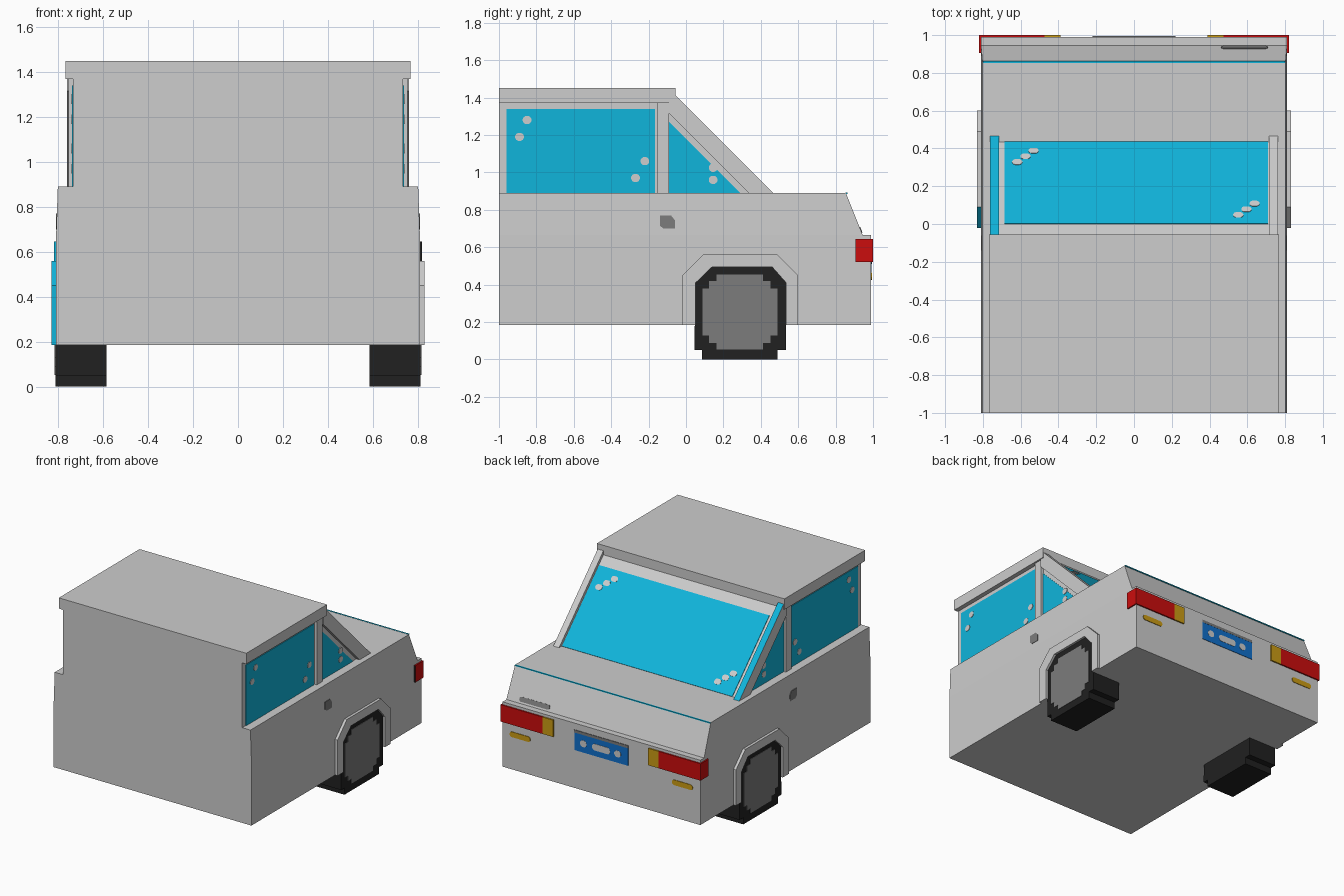
import bpy, bmesh, math
from mathutils import Vector

cube = bpy.data.objects.get("Cube")
if cube:
    bpy.data.objects.remove(cube, do_unlink=True)


def material(name, rgb):
    m = bpy.data.materials.new(name)
    m.use_nodes = True
    m.diffuse_color = (*rgb, 1)
    m.node_tree.nodes["Principled BSDF"].inputs["Base Color"].default_value = (*rgb, 1)
    return m


PAINT = material("light grey paint", (.61, .61, .61))
GLASS = material("cyan glass", (.005, .46, .71))
RED = material("lamp red", (.6, .004, .004))
AMBER = material("lamp amber", (.6, .33, .007))
BLUE = material("plate blue", (.005, .16, .6))
BLACK = material("tyre black", (.015, .015, .015))
GREY = material("hub grey", (.2, .2, .2))

X, Y, Z = Vector((1, 0, 0)), Vector((0, 1, 0)), Vector((0, 0, 1))
SIDE = (Vector(), Y, Z)                                   # offset along +x
REAR = (Vector((0, .99, 0)), -X, Z)                       # offset along +y
SCREEN = (Vector((0, .435, .89)), -X, Vector((0, -1, 1)).normalized())
TAIL = (Vector((0, .945, .665)), -X, Vector((0, -.09, .225)).normalized())


def slab(name, pts, d0, d1, mat, frame=SIDE, flip=False, accent=None):
    """Extrude a 2D outline on a frame from depth d0 to d1.
    accent = (direction, material): recolours faces turned that way."""
    origin, u, v = frame
    n = u.cross(v)
    bm = bmesh.new()
    rings = []
    for d in (d0, d1):
        co = [origin + u * a + v * b + n * d for a, b in pts]
        if flip:
            co = [Vector((-c.x, c.y, c.z)) for c in co]
        rings.append([bm.verts.new(c) for c in co])
    bm.faces.new(rings[0])
    bm.faces.new(rings[1])
    for i in range(len(pts)):
        j = (i + 1) % len(pts)
        bm.faces.new((rings[0][i], rings[0][j], rings[1][j], rings[1][i]))
    bmesh.ops.recalc_face_normals(bm, faces=bm.faces)
    me = bpy.data.meshes.new(name)
    me.materials.append(mat)
    if accent:
        me.materials.append(accent[1])
        for f in bm.faces:
            f.material_index = int(f.normal.dot(accent[0]) > .6)
    bm.to_mesh(me)
    bm.free()
    ob = bpy.data.objects.new(name, me)
    bpy.context.collection.objects.link(ob)
    return ob


def both(name, pts, d0, d1, mat, right_accent=None):
    slab("left_" + name, pts, d0, d1, mat)
    slab("right_" + name, pts, d0, d1, mat, flip=True, accent=right_accent)


def rect(a0, a1, b0, b1):
    return [(a0, b0), (a1, b0), (a1, b1), (a0, b1)]


def pill(a, b, w, h):
    """Rounded bar outline centred on (a, b)."""
    r, s = h / 2, (w - h) / 2
    out = []
    for k in range(12):
        t = math.pi * (k + .5) / 6
        c = math.cos(t)
        out.append((a + r * c + math.copysign(s, c), b + r * math.sin(t)))
    return out


# Body: straight lower hull, slightly tapered upper hull
slab("lower_body", rect(-1, .99, .185, .665), -.81, .81, PAINT)
upper = slab("upper_body", [(-1, .665), (-1, .89), (.855, .89), (.945, .665)], -.81, .81, PAINT)
for vert in upper.data.vertices:
    if vert.co.z > .8:
        vert.co.x *= .99
slab("tail_edge_strip", rect(.853, .863, .885, .892), -.8, .8, GLASS)

# Cabin and roof
slab("cabin", [(-1, .89), (-1, 1.38), (-.055, 1.38), (.435, .89)], -.735, .735, PAINT)
slab("roof", rect(-1, -.055, 1.37, 1.45), -.768, .768, PAINT)
both("middle_pillar", rect(-.155, -.09, .89, 1.375), .73, .755, PAINT)
both("sloped_pillar", [(-.055, 1.41), (.465, .89), (.335, .89), (-.09, 1.315), (-.09, 1.41)],
     .715, .762, PAINT, ((Y + Z).normalized(), GLASS))

# Side windows with glints
both("side_window", rect(-.96, -.165, .89, 1.34), .73, .739, GLASS)
both("corner_window", [(-.09, .89), (.29, .89), (-.09, 1.27)], .73, .739, GLASS)
for y, z in ((-.85, 1.28), (-.89, 1.19), (-.22, 1.06), (-.27, .97), (.145, 1.025), (.145, .96)):
    both("window_glint", pill(y, z, .048, .045), .735, .742, PAINT)

# Sloped window with streaks
slab("sloped_window", rect(-.71, .685, 0, .435 * math.sqrt(2)), -.002, .004, GLASS, SCREEN)
for x, y in ((-.575, .355), (.595, .075)):
    for k in (-1, 0, 1):
        slab("streak", pill(-x - k * .043, (.435 - y - k * .03) * math.sqrt(2), .055, .042),
             .002, .006, PAINT, SCREEN)

# Door handles
both("door_handle", [(-.14, .715), (-.12, .70), (-.06, .70), (-.06, .745), (-.08, .77), (-.14, .77)],
     .79, .811, GREY)

# Wheels: stepped tyre, stepped hub and arch
tyre = [(.085, 0), (.49, 0), (.49, .05), (.535, .05), (.535, .41), (.46, .495),
        (.14, .495), (.05, .41), (.045, .05), (.085, .05)]
both("tyre", tyre, .585, .813, BLACK)
steps = [(.2, .125), (.165, .125), (.165, .165), (.125, .165), (.125, .2)]
hub = []
for sy, sz in ((1, 1), (-1, 1), (-1, -1), (1, -1)):
    corner = steps if sy * sz > 0 else steps[::-1]
    hub += [(.288 + sy * a, .253 + sz * b) for a, b in corner]
both("hub", hub, .81, .816, GREY)
arch = [(-.02, .185), (-.02, .45), (.09, .56), (.49, .56), (.60, .45), (.60, .185),
        (.535, .185), (.535, .41), (.46, .495), (.14, .495), (.052, .41), (.052, .185)]
both("wheel_arch", arch, .8, .83, PAINT, (-Y, GLASS))

# Tail lamps wrapping the corners
for side, s in (("left", -1), ("right", 1)):
    slab(side + "_red_lamp", rect(s * .475, s * .82, .52, .645), -.085, .01, RED, REAR,
         accent=(-Y, GLASS if s > 0 else BLACK))
    slab(side + "_amber_lamp", rect(s * .39, s * .475, .52, .645), -.01, .01, AMBER, REAR)
    slab(side + "_reflector", pill(s * .665, .445, .17, .04), -.002, .004, AMBER, REAR)

# Rear plate with plain marks, and tail vent
slab("rear_plate", rect(-.22, .22, .467, .597), -.002, .003, BLUE, REAR)
slab("plate_lamp_bar", rect(-.22, .22, .597, .617), -.002, .004, GREY, REAR)
for a, w in ((-.145, .055), (0, .15), (.135, .055)):
    slab("plate_mark", pill(a, .533, w, .05), 0, .005, PAINT, REAR)
slab("tail_vent", pill(-.585, .03, .25, .035), -.002, .004, GREY, TAIL)
